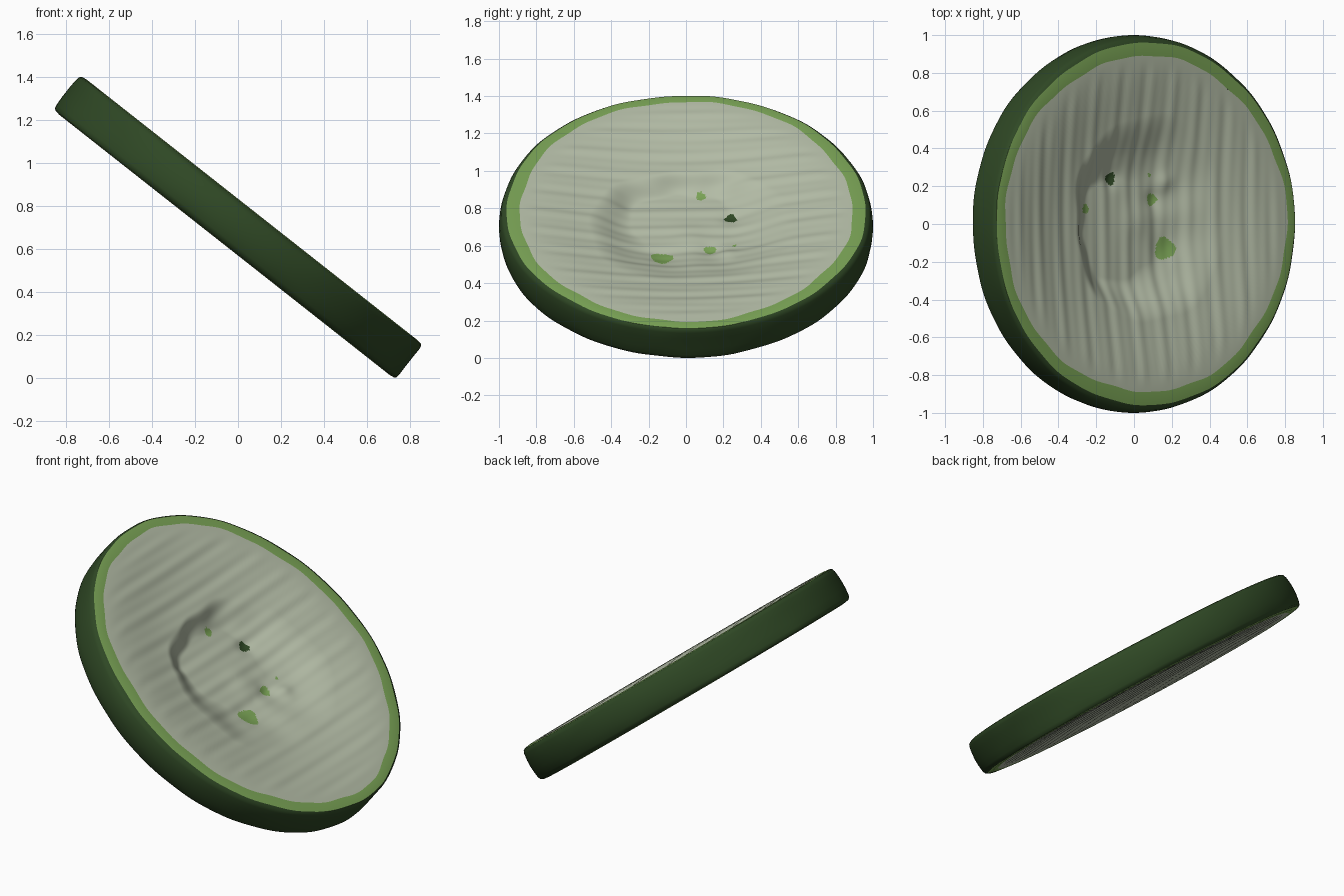
import bpy, math
from mathutils import Vector

if "Cube" in bpy.data.objects:
    bpy.data.objects.remove(bpy.data.objects["Cube"])

SEG = 256
TILT = math.atan2(0.619, 0.786)       # slope of the slice
U, N = Vector((math.cos(TILT), 0, -math.sin(TILT))), Vector((math.sin(TILT), 0, math.cos(TILT)))
ORIGIN = Vector((-0.006, 0, 0.7175))


def material(name, rgb):
    m = bpy.data.materials.new(name)
    m.diffuse_color = (*rgb, 1)
    m.use_nodes = True
    m.node_tree.nodes["Principled BSDF"].inputs["Base Color"].default_value = m.diffuse_color
    return m


SKIN = material("dark green skin", (0.028, 0.064, 0.018))
RIND = material("light green rind", (0.19, 0.36, 0.09))
FLESH = material("pale flesh", (0.45, 0.50, 0.38))


def smooth(a, b, x):
    t = min(1, max(0, (x - a) / (b - a)))
    return t * t * (3 - 2 * t)


def wobble(a):
    return 0.006 * math.sin(5 * a + 1) + 0.004 * math.sin(11 * a) + 0.003 * math.sin(23 * a + 2)


def top_height(u, v):
    """Dished face with a steep-sided seed hollow and fine knife ridges."""
    r = math.hypot(u / 0.95, v / 0.89)
    d = 0.062 * (1 - smooth(0.4, 1.0, r))
    du = u + 0.01
    a = math.atan2(v, du)
    rho = math.hypot(du, v * 0.9) + 0.015 * math.sin(4 * a + 1) + 0.008 * math.sin(9 * a)
    side = (1 + math.cos(a - 0.35)) / 2           # steep on the upper side, soft below
    d += 0.078 * (1 - smooth(0.31 - 0.14 * side, 0.42 + 0.16 * side, rho))
    fade = 1 - smooth(0.85, 1.0, r)
    d += fade * (0.0022 * math.sin(47 * u + 1.5 * math.sin(2 * v)) + 0.0015 * math.sin(83 * u + v))
    # small seed dents
    for su, sv, s, h in ((0.235, -0.13, 0.07, 0.010), (0.153, 0.13, 0.05, 0.010),
                         (-0.123, 0.24, 0.05, 0.012), (0.22, 0.22, 0.05, -0.012),
                         (0.05, 0.02, 0.09, -0.010)):
        d += h * math.exp(-((u - su) ** 2 + (v - sv) ** 2) / s ** 2)
    return 0.103 - d


def bottom_height(u, v):
    r = math.hypot(u / 0.95, v / 0.89)
    return -0.103 + 0.015 * (1 - smooth(0.5, 1, r)) + 0.0015 * math.sin(47 * u) * (1 - smooth(0.85, 1, r))


def loft(name, stations, mats, flip=False, rule=None):
    """Skin elliptical rings (u radius, v radius, height or function, wobble amount)."""
    verts, uv, faces = [], [], []
    for ru, rv, h, w in stations:
        for k in range(SEG):
            a = 2 * math.pi * k / SEG
            s = 1 + w * wobble(a)
            u, v = ru * s * math.cos(a), rv * s * math.sin(a)
            z = h(u, v) if callable(h) else h
            uv.append((u, v))
            verts.append(ORIGIN + U * u + Vector((0, v, 0)) + N * z)
    for i in range(len(stations) - 1):
        for k in range(SEG):
            j = (k + 1) % SEG
            f = (i * SEG + k, (i + 1) * SEG + k, (i + 1) * SEG + j, i * SEG + j)
            faces.append(f[::-1] if flip else f)
    if callable(stations[0][2]):                   # close the centre
        f = tuple(range(SEG))
        faces.append(f[::-1] if flip else f)
    me = bpy.data.meshes.new(name)
    me.from_pydata(verts, [], faces)
    for m in mats:
        me.materials.append(m)
    if rule:
        for p in me.polygons:
            n = len(p.vertices)
            p.material_index = rule(sum(uv[i][0] for i in p.vertices) / n,
                                    sum(uv[i][1] for i in p.vertices) / n)
    ob = bpy.data.objects.new(name, me)
    bpy.context.collection.objects.link(ob)
    bpy.ops.object.select_all(action='DESELECT')
    ob.select_set(True)
    bpy.context.view_layer.objects.active = ob
    bpy.ops.object.shade_smooth_by_angle(angle=math.radians(40))
    return ob


# seed marks: u, v, radius, material slot
SPOTS = [(0.235, -0.13, 0.058, 1), (0.153, 0.13, 0.032, 1), (-0.30, 0.08, 0.026, 1),
         (0.13, 0.26, 0.010, 1), (-0.123, 0.24, 0.032, 2)]


def spot_rule(u, v):
    for su, sv, r, slot in SPOTS:
        a = math.atan2(v - sv, u - su)
        if math.hypot(u - su, v - sv) < r * (1 + 0.12 * math.sin(3 * a + su * 9)):
            return slot
    return 0


# upper cut face
loft("upper_flesh", [(0.95 * i / 100, 0.89 * i / 100, top_height, i / 100) for i in range(1, 101)],
     [FLESH, RIND, SKIN], rule=spot_rule)
# lower cut face
loft("lower_flesh", [(0.95 * i / 50, 0.89 * i / 50, bottom_height, i / 50) for i in range(1, 51)],
     [FLESH], flip=True)
# rind rings on both faces
ring = [(0.95, 0.89, 0.103, 1), (0.98, 0.925, 0.104, 0.7), (1.005, 0.96, 0.100, 0.5)]
loft("upper_rind", ring, [RIND])
loft("lower_rind", [(a, b, -h, w) for a, b, h, w in ring], [RIND], flip=True)
# outer skin band with rounded edges
loft("skin", [(1.005, 0.96, 0.100, 0.5), (1.013, 0.978, 0.092, 0.3), (1.016, 0.988, 0.075, 0.2),
              (1.017, 0.997, 0.035, 0), (1.017, 1.0, 0.0, 0), (1.017, 0.997, -0.035, 0),
              (1.016, 0.988, -0.075, 0.2), (1.013, 0.978, -0.092, 0.3), (1.005, 0.96, -0.100, 0.5)], [SKIN])

# rest on the ground and centre
low = min(v.co.z for o in bpy.data.objects for v in o.data.vertices)
xs = [v.co.x for o in bpy.data.objects for v in o.data.vertices]
shift = Vector((-(min(xs) + max(xs)) / 2, 0, -low))
for o in bpy.data.objects:
    for v in o.data.vertices:
        v.co += shift
